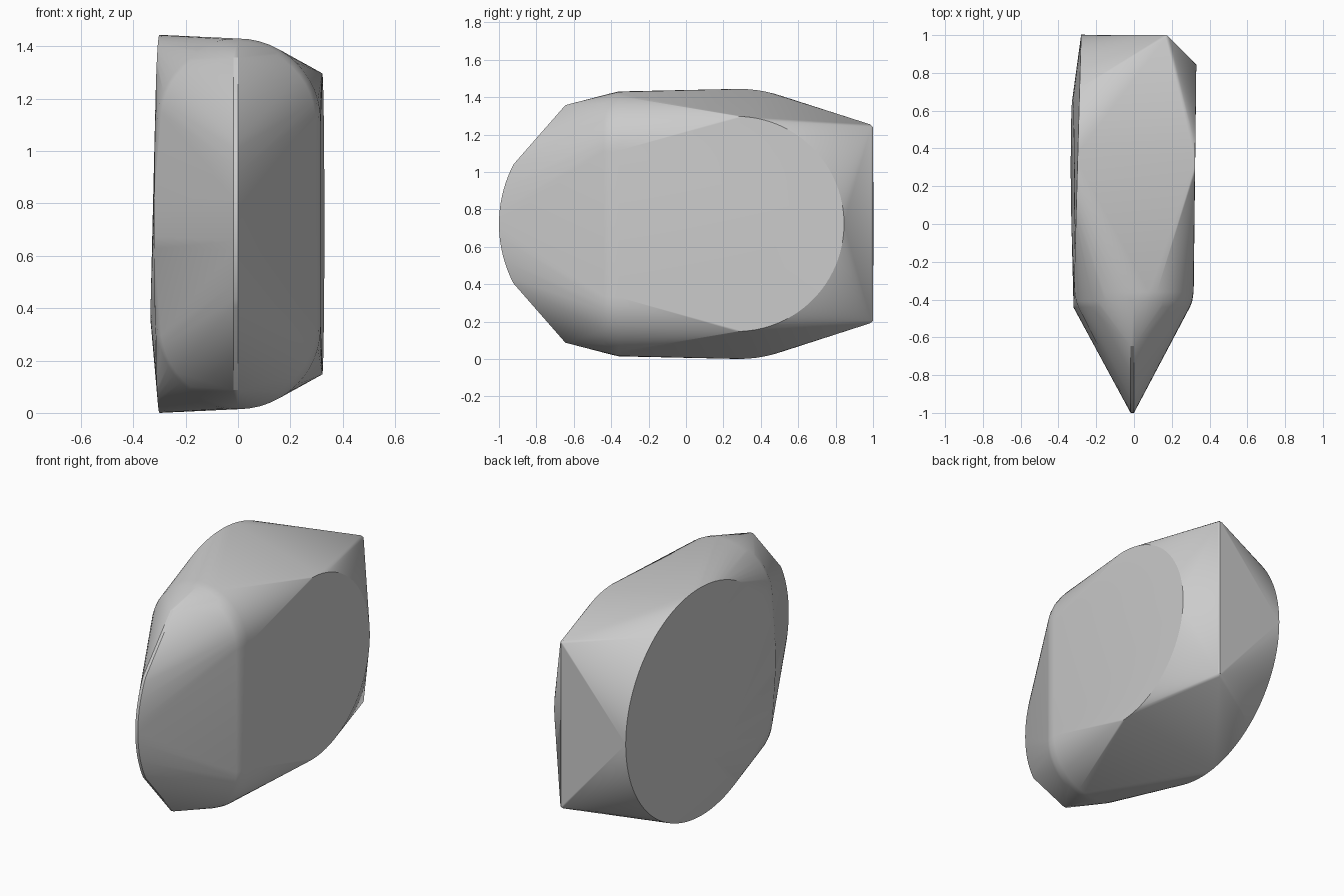
import bpy, bmesh, math

if "Cube" in bpy.data.objects:
    bpy.data.objects.remove(bpy.data.objects["Cube"])

MID = 0.722          # mid height
pts = []

def arc(cx, cz, r, a0, a1, n):
    return [(cx + r * math.cos(a0 + (a1 - a0) * i / n),
             cz + r * math.sin(a0 + (a1 - a0) * i / n)) for i in range(n + 1)]

def stadium(y, r, top):
    """Upright rounded slot in the xz plane, mirrored about mid height."""
    for x, z in arc(0, top - r, r, 0, math.pi, 24):
        pts.extend([(x, y, z), (x, y, 2 * MID - z)])

# front shoulder, with a slightly rounded edge
stadium(-0.36, 0.316, 1.43)
stadium(-0.41, 0.308, 1.418)
stadium(-0.44, 0.296, 1.405)

# right flat disc (rear half)
for y, z in arc(0.27, MID, 0.575, -math.pi / 2, math.pi / 2, 48):
    pts.append((0.322 + 0.008 * (y - 0.27) / 0.575, y, z))

# large left disc, slightly tilted, with a faint bulge
for y, z in arc(0.28, MID, 0.722, 0, 2 * math.pi, 96):
    pts.append((-0.3 + 0.0278 * (y - 0.28), y, z))
for y, z in arc(0.3, MID, 0.36, 0, 2 * math.pi, 32):
    pts.append((-0.326 - 0.009 * (MID - z) / 0.36, y, z))

# front blade: curved edge ending in two corners
blade = arc(-0.31, MID, 0.69, math.pi - 0.48, math.pi + 0.48, 20)
blade += [(-0.645, 1.357), (-0.645, 2 * MID - 1.357)]
for y, z in blade:
    pts.extend([(-0.018, y, z), (0.0, y, z)])

# rear vertical edge, softly rounded
for z in (0.205, 1.24):
    for x, y, dz in ((0.16, 1.0, 0), (0.175, 1.0, 0), (0.185, 0.99, 0),
                     (0.168, 0.985, 0.014)):
        pts.append((x, y, z + dz * (1 if z > MID else -1)))

# wrap all profiles in one convex skin
bm = bmesh.new()
for p in pts:
    bm.verts.new(p)
bmesh.ops.remove_doubles(bm, verts=bm.verts, dist=0.0005)
bmesh.ops.convex_hull(bm, input=bm.verts)
bmesh.ops.delete(bm, geom=[v for v in bm.verts if not v.link_faces], context='VERTS')
bmesh.ops.recalc_face_normals(bm, faces=bm.faces)

mesh = bpy.data.meshes.new("stone_body")
bm.to_mesh(mesh)
bm.free()
body = bpy.data.objects.new("stone_body", mesh)
bpy.context.collection.objects.link(body)

# plain grey
grey = bpy.data.materials.new("light_grey")
grey.diffuse_color = (0.6, 0.6, 0.6, 1)
grey.use_nodes = True
grey.node_tree.nodes["Principled BSDF"].inputs["Base Color"].default_value = grey.diffuse_color
mesh.materials.append(grey)

bpy.context.view_layer.objects.active = body
body.select_set(True)
bpy.ops.object.shade_smooth_by_angle(angle=math.radians(22))
